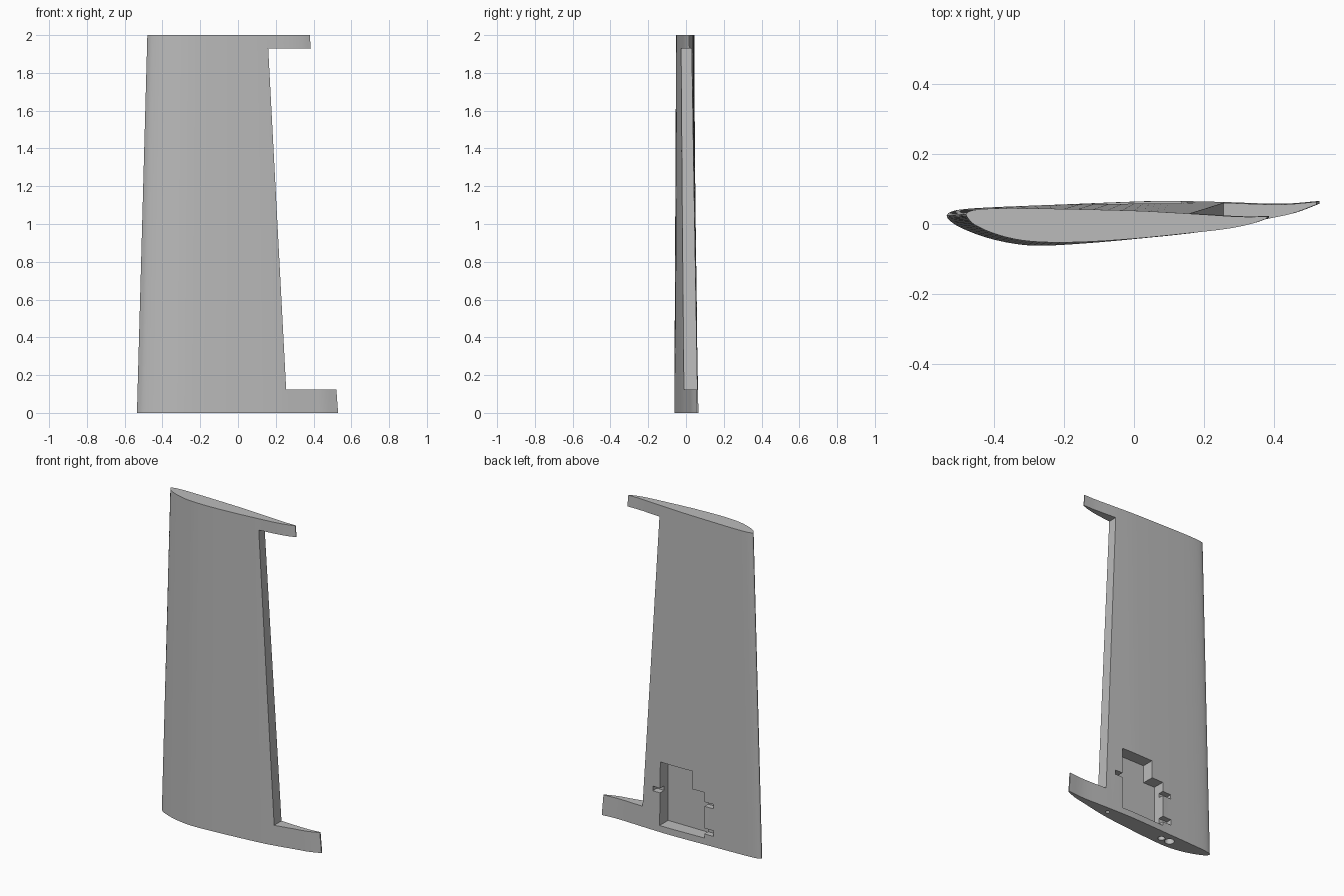
import bpy, bmesh, math
from mathutils import Vector

if "Cube" in bpy.data.objects:
    bpy.data.objects.remove(bpy.data.objects["Cube"])


def make_material(name, rgb):
    mat = bpy.data.materials.new(name)
    mat.use_nodes = True
    colour = (*rgb, 1)
    mat.diffuse_color = colour
    mat.node_tree.nodes["Principled BSDF"].inputs["Base Color"].default_value = colour
    return mat


grey = make_material("plain grey", (0.5, 0.5, 0.5))


def smooth_path(points, steps=5):
    """Catmull-Rom curve through the points."""
    pts = [Vector(p) for p in points]
    pts = [2 * pts[0] - pts[1]] + pts + [2 * pts[-1] - pts[-2]]
    out = []
    for a, b, c, d in zip(pts, pts[1:], pts[2:], pts[3:]):
        for i in range(steps):
            t = i / steps
            out.append(0.5 * (2 * b + (c - a) * t + (2 * a - 5 * b + 4 * c - d) * t * t
                              + (3 * b - a - 3 * c + d) * t ** 3))
    return out + [pts[-2]]


def prism(name, bottom, top):
    """Solid joining two matching loops of 3D points."""
    bm = bmesh.new()
    lo = [bm.verts.new(p) for p in bottom]
    hi = [bm.verts.new(p) for p in top]
    bm.faces.new(lo[::-1])
    bm.faces.new(hi)
    n = len(lo)
    for i in range(n):
        j = (i + 1) % n
        bm.faces.new((lo[i], lo[j], hi[j], hi[i]))
    bmesh.ops.recalc_face_normals(bm, faces=bm.faces)
    mesh = bpy.data.meshes.new(name)
    bm.to_mesh(mesh)
    bm.free()
    mesh.materials.append(grey)
    obj = bpy.data.objects.new(name, mesh)
    bpy.context.collection.objects.link(obj)
    return obj


def plate(name, outline, y0, y1):
    """Cutter from an outline in x and z, running from y0 to y1."""
    return prism(name, [(x, y0, z) for x, z in outline], [(x, y1, z) for x, z in outline])


def box(name, x0, x1, z0, z1, y0):
    return plate(name, [(x0, z0), (x1, z0), (x1, z1), (x0, z1)], y0, 0.2)


def bore(name, x, y, radius, depth):
    ring = [(x + radius * math.cos(a), y + radius * math.sin(a))
            for a in (math.tau * i / 32 for i in range(32))]
    return prism(name, [(*p, -0.1) for p in ring], [(*p, depth) for p in ring])


def cut(target, cutter):
    mod = target.modifiers.new("cut", "BOOLEAN")
    mod.operation = "DIFFERENCE"
    mod.solver = "EXACT"
    mod.object = cutter
    bpy.context.view_layer.objects.active = target
    bpy.ops.object.modifier_apply(modifier=mod.name)
    bpy.data.objects.remove(cutter)


# Aerofoil sections: back side from nose to tail, then front side from nose to tail
root_back = [(-.535, .025), (-.525, .034), (-.49, .042), (-.4, .048), (-.2, .056),
             (0, .064), (.1, .066), (.25, .063), (.42, .058), (.53, .066)]
root_front = [(-.535, .025), (-.53, .014), (-.5, -.008), (-.43, -.036), (-.35, -.055), (-.27, -.062),
              (-.15, -.056), (0, -.043), (.2, -.021), (.38, .015), (.46, .032), (.53, .058)]
tip_back = [(-.48, .028), (-.47, .036), (-.44, .042), (-.36, .045), (-.2, .043),
            (0, .038), (.1, .033), (.2, .027), (.3, .021), (.38, .021)]
tip_front = [(-.48, .028), (-.475, .018), (-.455, -.002), (-.4, -.027), (-.33, -.045), (-.25, -.052),
             (-.14, -.051), (0, -.042), (.15, -.027), (.27, -.013), (.34, .002), (.38, .016)]


def section(back, front, z):
    loop = smooth_path(back) + smooth_path(front)[:0:-1]
    return [(p.x, p.y, z) for p in loop]


wing = prism("wing_panel", section(root_back, root_front, 0), section(tip_back, tip_front, 2))

# Control surface bay in the trailing edge
cut(wing, plate("bay_cutter", [(.255, .125), (1, .125), (1, 1.93), (.16, 1.93)], -.3, .3))

# Stepped equipment pocket with side clip slots
pocket = [(.135, .04), (.135, .43), (-.085, .43), (-.085, .32), (-.165, .32), (-.165, .04)]
cut(wing, plate("pocket_cutter", pocket, -.018, .2))
for x0, x1, z0, z1 in [(-.225, -.15, .235, .262), (-.225, -.15, .065, .1), (.12, .185, .24, .268)]:
    cut(wing, box("slot_cutter", x0, x1, z0, z1, .02))

# Spar and cable bores in the root
for x, y, radius, depth in [(-.265, -.006, .028, 1), (-.208, -.009, .02, 1), (.215, .025, .012, .15)]:
    cut(wing, bore("bore_cutter", x, y, radius, depth))

# Smooth skin with sharp edges
bpy.ops.object.select_all(action="DESELECT")
wing.select_set(True)
bpy.context.view_layer.objects.active = wing
bpy.ops.object.shade_smooth_by_angle(angle=math.radians(30))
